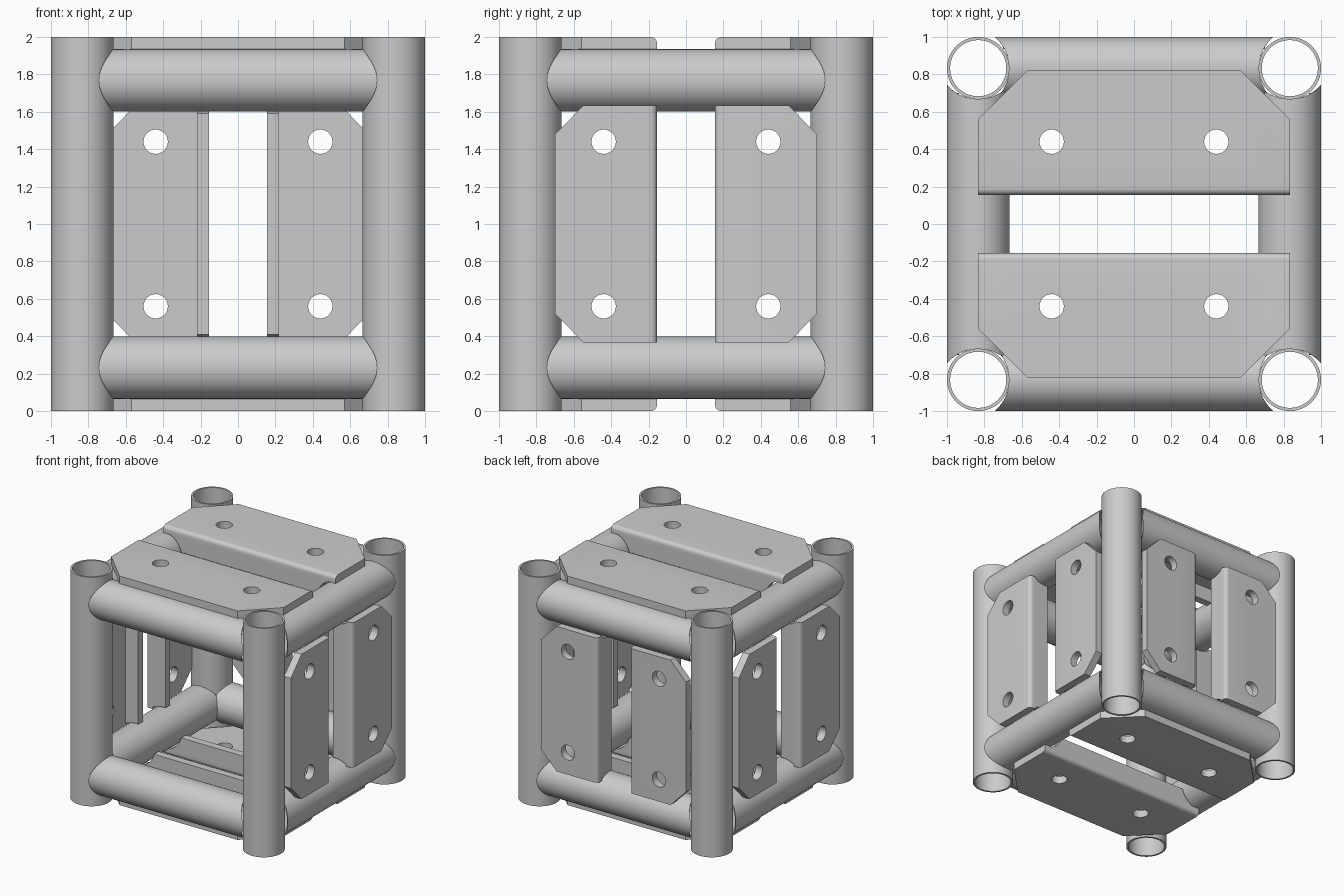
import bpy, bmesh
from math import sin, cos, pi, sqrt, radians
from mathutils import Vector, Matrix

if "Cube" in bpy.data.objects:
    bpy.data.objects.remove(bpy.data.objects["Cube"])

R, RI = 0.167, 0.15        # tube radii
C = 1 - R                  # tube centre line distance
T = 0.065                  # plate thickness
ZT = 1 - T - R             # rail height above / below the centre
MID = Vector((0, 0, 1))
X, Y, Z = Vector((1, 0, 0)), Vector((0, 1, 0)), Vector((0, 0, 1))


def add_object(name, bm):
    bmesh.ops.recalc_face_normals(bm, faces=bm.faces)
    me = bpy.data.meshes.new(name)
    bm.to_mesh(me)
    bm.free()
    ob = bpy.data.objects.new(name, me)
    bpy.context.collection.objects.link(ob)
    return ob


def tube(name, origin, axis, out, side, end, n=64):
    """Hollow tube; end(t) gives the half length at outward offset t."""
    bm = bmesh.new()
    rings = []
    for r, s in ((R, -1), (R, 1), (RI, 1), (RI, -1)):
        ring = []
        for i in range(n):
            t, h = r * cos(2 * pi * i / n), r * sin(2 * pi * i / n)
            ring.append(bm.verts.new(origin + out * t + side * h + axis * s * end(t)))
        rings.append(ring)
    for k in range(4):
        a, b = rings[k], rings[(k + 1) % 4]
        for i in range(n):
            j = (i + 1) % n
            bm.faces.new((a[i], a[j], b[j], b[i]))
    return add_object(name, bm)


def coped_end(t):
    # saddle cut against the post, mitred against the neighbouring rail
    x = 0.885 - sqrt(0.218 ** 2 - t * t)
    return min(x, C + t) if t < 0 else x


# Corner posts and coped rails
for s in (-1, 1):
    for q in (-1, 1):
        tube("corner_post", MID + X * C * s + Y * C * q, Z, X, Y, lambda t: 1.0)
        tube("rail_x", MID + Y * C * s + Z * ZT * q, X, Y * s, Z, coped_end)
        tube("rail_y", MID + X * C * s + Z * ZT * q, Y, X * s, Z, coped_end)


def prism(bm, points, offset):
    face = bm.faces.new([bm.verts.new(p) for p in points])
    ext = bmesh.ops.extrude_face_region(bm, geom=[face])["geom"]
    bmesh.ops.translate(bm, vec=offset, verts=[v for v in ext if isinstance(v, bmesh.types.BMVert)])


def plate_mesh(length, width, cu, cv, tube_u, tube_w):
    """Plate in local (along, across, depth) space with holes and an inward flange."""
    v0 = 0.155
    bm = bmesh.new()
    outline = [(-length, v0), (length, v0), (length, cv), (cu, width), (-cu, width), (-length, cv)]
    prism(bm, [(u, v, 0) for u, v in outline], Vector((0, 0, T)))
    # rounded bend along the slot edge
    bend = [e for e in bm.edges if all(abs(v.co.y - v0) < 1e-5 and abs(v.co.z) < 1e-5 for v in e.verts)]
    bmesh.ops.bevel(bm, geom=bend, offset=0.035, segments=6, profile=0.5, affect='EDGES')
    plate = add_object("plate_master", bm)
    # bolt holes
    bm = bmesh.new()
    for u in (-0.44, 0.44):
        bmesh.ops.create_cone(bm, cap_ends=True, segments=40, radius1=0.065, radius2=0.065,
                              depth=0.4, matrix=Matrix.Translation((u, 0.44, 0)))
    cutter = add_object("hole_cutter", bm)
    cutter.hide_render = True
    mod = plate.modifiers.new("holes", 'BOOLEAN')
    mod.object, mod.operation, mod.solver = cutter, 'DIFFERENCE', 'EXACT'
    bpy.context.view_layer.update()
    me = bpy.data.meshes.new_from_object(plate.evaluated_get(bpy.context.evaluated_depsgraph_get()))
    bpy.data.objects.remove(plate)
    bpy.data.objects.remove(cutter)
    # flange with ends scalloped around the rails
    bm = bmesh.new()
    bm.from_mesh(me)
    depth, clear, n = 0.19, 0.18, 10
    arc = []
    for i in range(n + 1):
        w = T + (depth - T) * i / n
        arc.append((tube_u - sqrt(clear ** 2 - (w - tube_w) ** 2), w))
    pts = [(u, v0, w) for u, w in arc] + [(-u, v0, w) for u, w in reversed(arc)]
    prism(bm, pts, Vector((0, T, 0)))
    bmesh.ops.recalc_face_normals(bm, faces=bm.faces)
    bm.to_mesh(me)
    bm.free()
    return me


cap = plate_mesh(0.833, 0.822, 0.57, 0.56, C, 1 - ZT)
panel = plate_mesh(0.6325, 0.70, 0.48, 0.55, ZT, R)
# the panel's chamfer runs from (0.6325, 0.55) to (0.48, 0.70)

# Plates on five sides; the front stays open
for name, me, n, a, b in (("top_plate", cap, Z, X, Y), ("bottom_plate", cap, -Z, X, Y),
                          ("right_plate", panel, X, Z, Y), ("left_plate", panel, -X, Z, Y),
                          ("back_plate", panel, Y, Z, X)):
    for s in (-1, 1):
        m = Matrix((a, b * s, -n)).transposed().to_4x4()
        m.translation = MID + n
        data = me.copy()
        data.transform(m)
        if m.determinant() < 0:
            data.flip_normals()
        bpy.context.collection.objects.link(bpy.data.objects.new(name, data))

# Smooth shading with sharp edges kept
for ob in bpy.context.collection.objects:
    ob.select_set(True)
    bpy.context.view_layer.objects.active = ob
bpy.ops.object.shade_smooth_by_angle(angle=radians(30))
